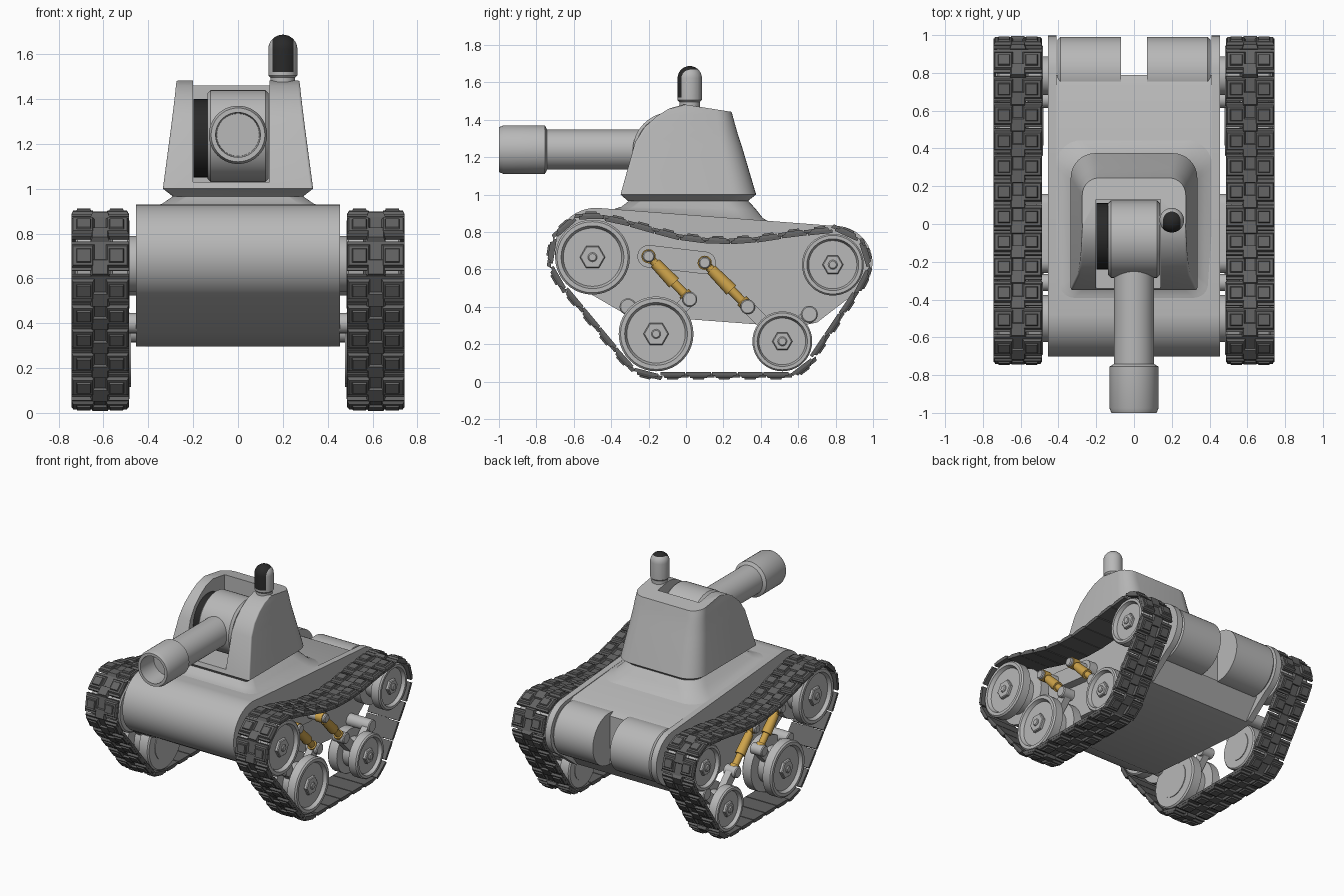
import bpy, bmesh, math
from mathutils import Vector

if "Cube" in bpy.data.objects:
    bpy.data.objects.remove(bpy.data.objects["Cube"])


def material(name, r, g, b):
    m = bpy.data.materials.new(name)
    m.diffuse_color = (r, g, b, 1)
    m.use_nodes = True
    m.node_tree.nodes["Principled BSDF"].inputs["Base Color"].default_value = m.diffuse_color
    return m


GREY = material("light grey metal", 0.48, 0.48, 0.48)
DARK = material("dark grey track", 0.125, 0.125, 0.125)
BLACK = material("black", 0.022, 0.022, 0.022)
GOLD = material("gold", 0.62, 0.37, 0.07)


def finish(bm, name, mat, mirror=False):
    bmesh.ops.remove_doubles(bm, verts=bm.verts, dist=1e-5)
    bmesh.ops.recalc_face_normals(bm, faces=bm.faces)
    mesh = bpy.data.meshes.new(name)
    bm.to_mesh(mesh)
    bm.free()
    mesh.materials.append(mat)
    ob = bpy.data.objects.new(name, mesh)
    bpy.context.collection.objects.link(ob)
    if mirror:
        mod = ob.modifiers.new("mirror", 'MIRROR')
        mod.use_mirror_merge = False
    return ob


def loft(bm, rings, caps=True):
    rings = [[bm.verts.new(p) for p in r] for r in rings]
    n = len(rings[0])
    for a, b in zip(rings, rings[1:]):
        for i in range(n):
            j = (i + 1) % n
            bm.faces.new((a[i], a[j], b[j], b[i]))
    if caps:
        bm.faces.new(rings[0])
        bm.faces.new(rings[-1])


def lathe(name, profile, origin, direction, mat, segs=40, mirror=False):
    """Spin (distance, radius) pairs around an axis."""
    q = Vector(direction).to_track_quat('Z', 'Y')
    bm = bmesh.new()
    rings = []
    for d, r in profile:
        r = max(r, 1e-3)
        rings.append([Vector(origin) + q @ Vector((r * math.cos(t), r * math.sin(t), d))
                      for t in (2 * math.pi * i / segs for i in range(segs))])
    loft(bm, rings)
    return finish(bm, name, mat, mirror)


def extrude_x(name, pts, x0, x1, mat, mirror=False):
    bm = bmesh.new()
    loft(bm, [[(x, y, z) for y, z in pts] for x in (x0, x1)])
    return finish(bm, name, mat, mirror)


def arc(cy, cz, r, a0, a1, n=12):
    return [(cy + r * math.cos(t), cz + r * math.sin(t))
            for t in (math.radians(a0 + (a1 - a0) * i / n) for i in range(n + 1))]


def capsule(name, p, q, r, x0, x1, mat):
    a = math.degrees(math.atan2(q[1] - p[1], q[0] - p[0]))
    pts = arc(*q, r, a - 90, a + 90, 10) + arc(*p, r, a + 90, a + 270, 10)
    return extrude_x(name, pts, x0, x1, mat, True)


def pin(name, y, z, r, x0, x1, mat=GREY, segs=24):
    c = 0.006
    return lathe(name, [(x0, r), (x1 - c, r), (x1, r - c)], (0, y, z), (1, 0, 0), mat, segs, True)


# Hull: centre body, side plates and rear drums
nose = arc(-0.48, 0.707, 0.222, 90, 240, 20) + [(-0.32, 0.358), (0.5, 0.297)]
extrude_x("hull_body", nose + [(0.68, 0.31), (0.79, 0.45), (0.79, 0.80), (0.73, 0.832)],
          -0.412, 0.412, GREY)
extrude_x("hull_side_plate", nose + [(0.70, 0.315)] + arc(0.8, 0.635, 0.197, -65, 90, 20),
          0.41, 0.455, GREY, True)
lathe("rear_drum", [(0.07, 0.175), (0.07, 0.19), (0.39, 0.19), (0.405, 0.175)],
      (0, 0.8, 0.635), (1, 0, 0), GREY, 48, True)


# Turret: flared base and tapered body with a slot for the gun
def section(zf, yf, zr, yr, hx, rr, rf):
    pts = []
    for sx, sy, a, r in ((1, 1, 0, rr), (-1, 1, 90, rr), (-1, -1, 180, rf), (1, -1, 270, rf)):
        cy = yr - r if sy > 0 else yf + r
        pts += arc(sx * (hx - r), cy, r, a, a + 90, 8)
    return [(x, y, zf + (zr - zf) * (y - yf) / (yr - yf)) for x, y in pts]


bm = bmesh.new()
loft(bm, [section(*s, 0.14, 0.07) for s in (
    (0.912, -0.44, 0.845, 0.46, 0.44), (0.924, -0.38, 0.875, 0.41, 0.375),
    (0.935, -0.345, 0.92, 0.375, 0.337), (0.97, -0.30, 0.97, 0.33, 0.285))])
finish(bm, "turret_base", GREY)

bm = bmesh.new()
loft(bm, [section(*s, 0.012) for s in (
    (0.965, -0.31, 0.965, 0.33, 0.29, 0.11), (1.0, -0.35, 1.0, 0.375, 0.335, 0.13),
    (1.28, -0.272, 1.26, 0.298, 0.298, 0.11), (1.36, -0.222, 1.33, 0.275, 0.288, 0.10),
    (1.42, -0.155, 1.39, 0.258, 0.281, 0.09), (1.46, -0.09, 1.42, 0.25, 0.277, 0.09),
    (1.482, -0.01, 1.442, 0.244, 0.274, 0.09))])
turret = finish(bm, "turret_body", GREY)
cutter = extrude_x("slot_cutter", [(-0.8, 1.03), (0.13, 1.03), (0.13, 1.8), (-0.8, 1.8)],
                   -0.2, 0.14, GREY)
cutter.hide_render = True
cut = turret.modifiers.new("slot", 'BOOLEAN')
cut.operation, cut.solver, cut.object = 'DIFFERENCE', 'EXACT', cutter
bpy.context.view_layer.update()
turret.data = bpy.data.meshes.new_from_object(
    turret.evaluated_get(bpy.context.evaluated_depsgraph_get()))
turret.modifiers.clear()
bpy.data.objects.remove(cutter)

# Gun: mantlet, black side disc and barrel with muzzle
lathe("gun_mantlet", [(-0.137, 0.19), (-0.122, 0.205), (0.122, 0.205), (0.137, 0.19)],
      (0, -0.08, 1.235), (1, 0, 0), GREY, 48)
lathe("gun_side_disc", [(-0.199, 0.175), (-0.13, 0.175)], (0, -0.065, 1.225), (1, 0, 0), BLACK)
lathe("gun_barrel", [(0.1, 0.107), (0.742, 0.107), (0.755, 0.13), (0.975, 0.13), (1.0, 0.12),
                     (1.0, 0.1), (0.85, 0.095), (0.85, 0)], (0, 0, 1.24), (0, -1, 0), GREY)

# Periscope with a black window over the front and top
scope = lathe("periscope", [(1.45, 0.055), (1.495, 0.055), (1.505, 0.065), (1.52, 0.065)]
              + [(1.622 + 0.065 * math.sin(t), 0.065 * math.cos(t))
                 for t in (math.pi / 2 * i / 8 for i in range(9))],
              (0.2, 0.02, 0), (0, 0, 1), GREY, 32)
scope.data.materials.append(BLACK)
bm = bmesh.new()
bm.from_mesh(scope.data)
for x in (0.153, 0.247):
    bmesh.ops.bisect_plane(bm, geom=bm.verts[:] + bm.edges[:] + bm.faces[:],
                           plane_co=(x, 0, 0), plane_no=(1, 0, 0))
for f in bm.faces:
    c = f.calc_center_median()
    f.material_index = int(abs(c.x - 0.2) < 0.047 and c.z > 1.52 and (c.y < 0.02 or c.z > 1.67))
bm.to_mesh(scope.data)
bm.free()

# Wheels: (name, y, z, radius, inner hub x)
WHEELS = (("front_upper", -0.50, 0.665, 0.20, 0.455), ("front_lower", -0.16, 0.255, 0.20, 0.478),
          ("rear_lower", 0.515, 0.215, 0.16, 0.478), ("rear_upper", 0.785, 0.625, 0.165, 0.455))
for name, y, z, R, hub in WHEELS:
    prof = [(hub, 0), (hub, 0.62), (0.483, 0.62), (0.483, 0.95), (0.492, 1), (0.56, 1),
            (0.568, 0.65), (0.647, 0.65), (0.655, 1), (0.715, 1), (0.725, 0.95), (0.725, 0.84),
            (0.70, 0.78), (0.70, 0)]
    lathe(name + "_wheel", [(x, r * R) for x, r in prof], (0, y, z), (1, 0, 0), GREY, 40, True)
    pin(name + "_hub_nut", y, z, 0.34 * R, 0.69, 0.722, segs=6)
    pin(name + "_hub_bolt", y, z, 0.025, 0.69, 0.732, segs=16)

# Suspension: mount plate, arms, pivots and gold shock absorbers
capsule("shock_mount", (-0.2, 0.67), (0.1, 0.635), 0.06, 0.45, 0.52, GREY)
for name, pivot, wheel, low, top in (
        ("front", (-0.31, 0.40), (-0.16, 0.255), (0.02, 0.44), (-0.2, 0.67)),
        ("rear", (0.66, 0.36), (0.515, 0.215), (0.33, 0.40), (0.1, 0.635))):
    capsule(name + "_pivot_arm", pivot, wheel, 0.035, 0.582, 0.632, GREY)
    capsule(name + "_shock_arm", wheel, low, 0.035, 0.582, 0.632, GREY)
    pin(name + "_arm_pivot", *pivot, 0.045, 0.45, 0.64)
    pin(name + "_shock_lower_pin", *low, 0.04, 0.565, 0.66)
    pin(name + "_shock_upper_pin", *top, 0.032, 0.45, 0.66)
    d = Vector((0, low[0] - top[0], low[1] - top[1]))
    L = d.length
    lathe(name + "_shock", [(0.0, 0.022), (0.05, 0.022), (0.05, 0.03), (0.62 * L, 0.036),
                            (0.62 * L, 0.024), (0.86 * L, 0.024), (0.86 * L, 0.034),
                            (0.97 * L, 0.034)],
          (0.612, *top), d, GOLD, 12, True)
    lathe(name + "_shock_eye", [(0.585, 0.038), (0.64, 0.038)], (0, *top), (1, 0, 0), GOLD, 20, True)

# Track path: around the wheels, then the sagging upper run
path = []
for (_, y, z, R, _), (a0, a1) in zip(WHEELS, ((72, 219.7), (219.7, 270), (270, 326.6), (326.6, 456))):
    path += arc(y, z, R, a0, a1, 24)
path += [(0.58, 0.770), (0.4, 0.742), (0.25, 0.731), (0.1, 0.735), (-0.05, 0.755),
         (-0.2, 0.795), (-0.33, 0.832)]
path = [Vector(p) for p in path]
path.append(path[0])
lengths = [(b - a).length for a, b in zip(path, path[1:])]


def on_path(s):
    s %= sum(lengths)
    for a, b, l in zip(path, path[1:], lengths):
        if s <= l and l > 0:
            return a.lerp(b, s / l)
        s -= l
    return path[-1]


# Track links: x range, half length start/end, height range, top inset
BLOCKS = ((0.487, 0.743, -0.066, 0.066, 0.004, 0.022, 0.0),
          (0.487, 0.59, -0.052, 0.052, 0.02, 0.036, 0.008),
          (0.64, 0.743, -0.052, 0.052, 0.02, 0.036, 0.008),
          (0.573, 0.657, 0.012, 0.092, 0.012, 0.034, 0.008),
          (0.507, 0.577, -0.034, 0.034, 0.03, 0.045, 0.006),
          (0.653, 0.723, -0.034, 0.034, 0.03, 0.045, 0.006))
COUNT = 30
pitch = sum(lengths) / COUNT
bm = bmesh.new()
for i in range(COUNT):
    s = (i + 0.5) * pitch
    mid = on_path(s)
    t = (on_path(s + 0.05) - on_path(s - 0.05)).normalized()
    n = Vector((t.y, -t.x))
    for x0, x1, l0, l1, h0, h1, k in BLOCKS:
        rings = []
        for h, e in ((h0, 0), (h1, k)):
            ring = []
            for x, l in ((x0 + e, l0 + e), (x1 - e, l0 + e), (x1 - e, l1 - e), (x0 + e, l1 - e)):
                p = mid + t * l + n * h
                ring.append((x, p.x, p.y))
            rings.append(ring)
        loft(bm, rings)
finish(bm, "track", DARK, True)

# Smooth curved surfaces, keep hard edges
for ob in bpy.data.objects:
    ob.select_set(True)
bpy.context.view_layer.objects.active = turret
bpy.ops.object.shade_smooth_by_angle(angle=math.radians(32))
